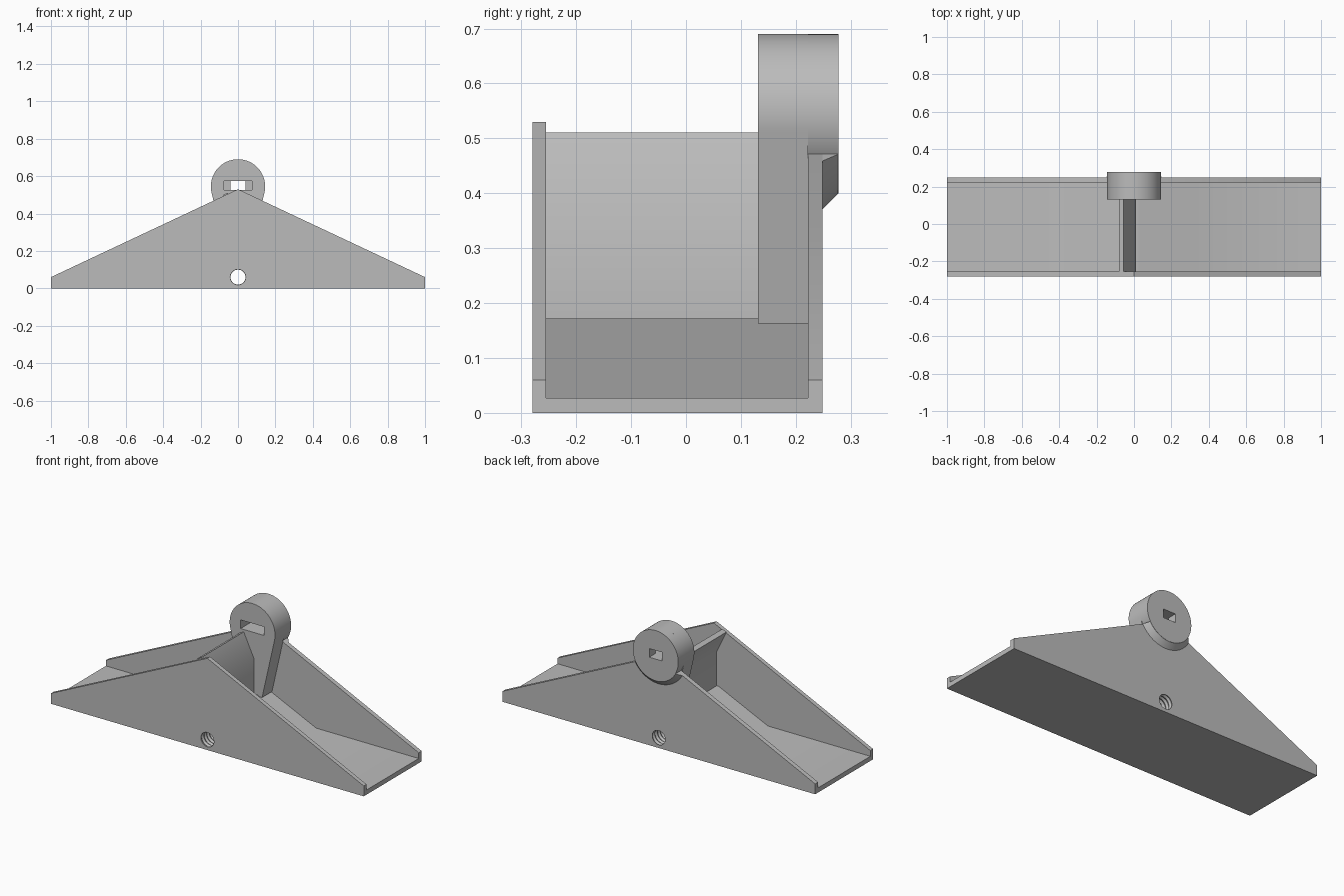
import bpy, bmesh, math

old = bpy.data.objects.get("Cube")
if old:
    bpy.data.objects.remove(old)

grey = bpy.data.materials.new("plain grey")
grey.use_nodes = True
COLOUR = (0.5, 0.5, 0.5, 1)
grey.diffuse_color = COLOUR
grey.node_tree.nodes["Principled BSDF"].inputs["Base Color"].default_value = COLOUR


def loft(name, rings):
    """Closed solid through rings, each (list of (x, z), y)."""
    bm = bmesh.new()
    loops = [[bm.verts.new((x, y, z)) for x, z in pts] for pts, y in rings]
    n = len(loops[0])
    for a, b in zip(loops, loops[1:]):
        for i in range(n):
            j = (i + 1) % n
            bm.faces.new((a[i], a[j], b[j], b[i]))
    bm.faces.new(loops[0])
    bm.faces.new(loops[-1])
    bmesh.ops.recalc_face_normals(bm, faces=bm.faces)
    mesh = bpy.data.meshes.new(name)
    bm.to_mesh(mesh)
    bm.free()
    mesh.materials.append(grey)
    obj = bpy.data.objects.new(name, mesh)
    bpy.context.collection.objects.link(obj)
    return obj


def extrude(name, pts, y0, y1):
    return loft(name, [(pts, y0), (pts, y1)])


def arc(radius, cz, start=0, end=360, steps=64):
    count = steps if end - start == 360 else steps + 1
    angles = [math.radians(start + (end - start) * i / steps) for i in range(count)]
    return [(radius * math.cos(a), cz + radius * math.sin(a)) for a in angles]


def box(half, z0, z1):
    return [(-half, z0), (half, z0), (half, z1), (-half, z1)]


def boolean(obj, tool, operation):
    mod = obj.modifiers.new("cut", "BOOLEAN")
    mod.operation, mod.object, mod.solver = operation, tool, "EXACT"
    bpy.context.view_layer.update()
    deps = bpy.context.evaluated_depsgraph_get()
    mesh = bpy.data.meshes.new_from_object(obj.evaluated_get(deps))
    obj.modifiers.clear()
    obj.data = mesh


DISC_Z, DISC_R = 0.545, 0.145
gable = [(-1, 0), (1, 0), (1, 0.06), (0, 0.53), (-1, 0.06)]

# Tray: two gabled walls and a floor rising to a central hump
front_wall = extrude("front_wall", gable, -0.28, -0.255)
back_wall = extrude("back_wall", gable, 0.222, 0.249)
floor = extrude("floor", [(-1, 0), (1, 0), (1, 0.027), (0.345, 0.027),
                          (0.03, 0.172), (-0.03, 0.172), (-0.345, 0.027),
                          (-1, 0.027)], -0.255, 0.222)

# Bent divider plate
divider = extrude("divider", [(0.01, 0.15), (0.01, 0.375), (-0.055, 0.511),
                              (-0.08, 0.499), (-0.018, 0.37), (-0.018, 0.15)],
                  -0.255, 0.135)

# Round head with a tapering tail in front of the back wall
head = extrude("head_with_tail", arc(DISC_R, DISC_Z, -14, 194)
               + [(-0.062, 0.163), (0.062, 0.163)], 0.131, 0.222)
rear_disc = extrude("rear_disc", arc(DISC_R, DISC_Z), 0.222, 0.278)

# Flared support under the disc, trimmed to the wall outline
support = loft("disc_support", [(arc(DISC_R + 0.033, DISC_Z), 0.245),
                                (arc(DISC_R + 0.001, DISC_Z), 0.277)])
trim = extrude("trim", gable, 0.2, 0.3)
boolean(support, trim, "INTERSECT")

# Threaded bore through the tray
bore = loft("bore", [(arc(0.04 + 0.007 * (i % 2), 0.06, steps=32), -0.301 + 0.012 * i)
                     for i in range(49)])
for part in (front_wall, floor, back_wall):
    boolean(part, bore, "DIFFERENCE")

# Slot through the head: wide in front, narrow behind
wide_slot = extrude("wide_slot", box(0.075, 0.525, 0.575), 0.1, 0.23)
narrow_slot = extrude("narrow_slot", box(0.04, 0.525, 0.575), 0.1, 0.3)
boolean(head, wide_slot, "DIFFERENCE")
for part in (rear_disc, back_wall, support):
    boolean(part, narrow_slot, "DIFFERENCE")

for tool in (trim, bore, wide_slot, narrow_slot):
    bpy.data.objects.remove(tool)

# Smooth curved faces, keep edges crisp
bpy.ops.object.select_all(action="DESELECT")
for part in (front_wall, back_wall, floor, divider, head, rear_disc, support):
    part.select_set(True)
bpy.context.view_layer.objects.active = head
bpy.ops.object.shade_smooth_by_angle(angle=math.radians(30))
